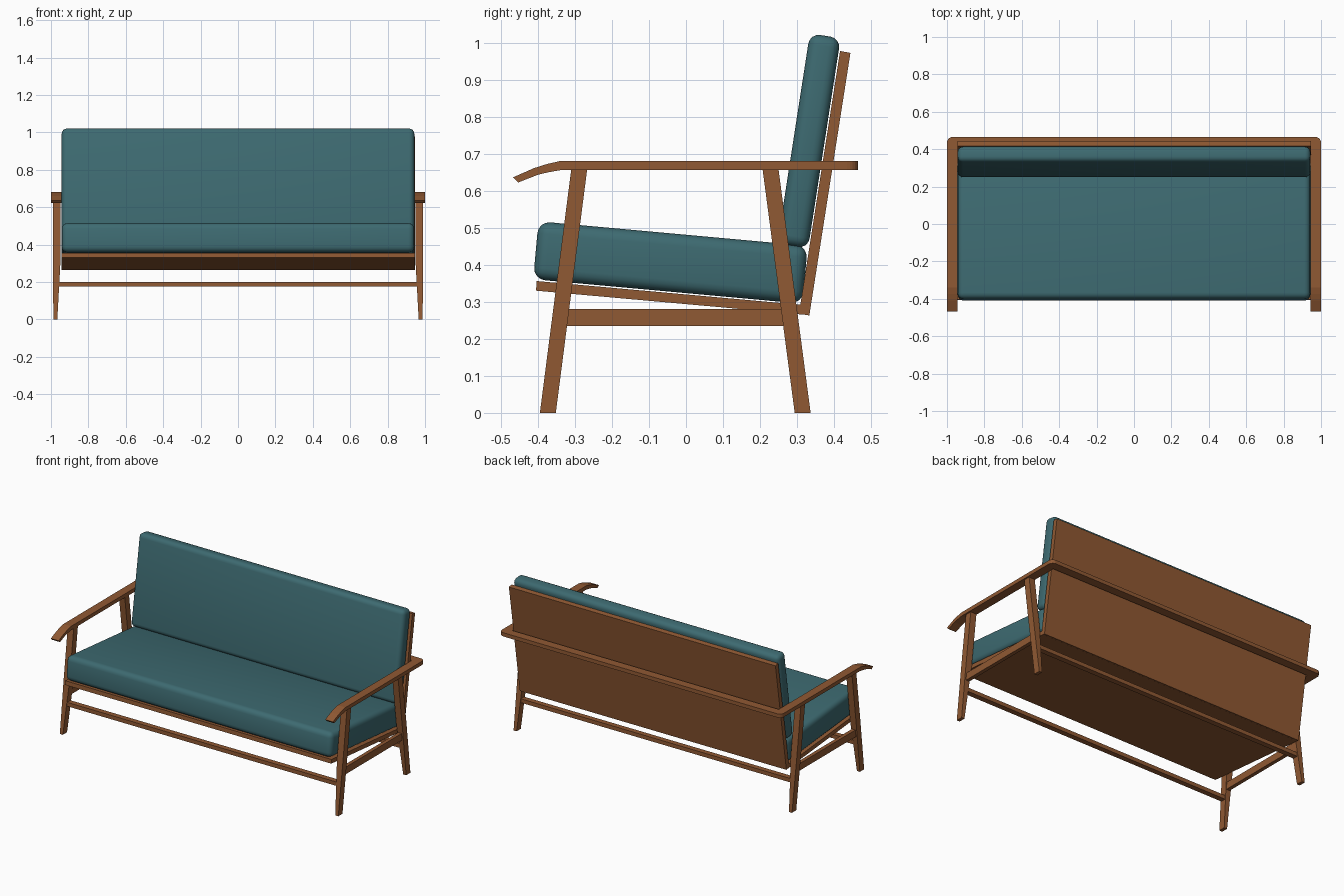
import bpy
import bmesh
import math
from mathutils import Matrix, Vector

cube = bpy.data.objects.get("Cube")
if cube:
    bpy.data.objects.remove(cube, do_unlink=True)


def make_material(name, rgb):
    mat = bpy.data.materials.new(name)
    mat.use_nodes = True
    color = (*rgb, 1.0)
    mat.diffuse_color = color
    mat.node_tree.nodes["Principled BSDF"].inputs["Base Color"].default_value = color
    return mat


WOOD = make_material("warm brown wood", (0.28, 0.1, 0.033))
FABRIC = make_material("teal fabric", (0.047, 0.145, 0.165))


def finish(name, bm, mat):
    bmesh.ops.recalc_face_normals(bm, faces=bm.faces)
    mesh = bpy.data.meshes.new(name)
    bm.to_mesh(mesh)
    bm.free()
    mesh.materials.append(mat)
    obj = bpy.data.objects.new(name, mesh)
    bpy.context.collection.objects.link(obj)
    return obj


def loft(name, sections, mat=WOOD):
    """Skin a run of matching closed sections and cap both ends."""
    bm = bmesh.new()
    rings = [[bm.verts.new(p) for p in s] for s in sections]
    n = len(rings[0])
    for a, b in zip(rings, rings[1:]):
        for i in range(n):
            j = (i + 1) % n
            bm.faces.new((a[i], a[j], b[j], b[i]))
    bm.faces.new(rings[0])
    bm.faces.new(rings[-1])
    return finish(name, bm, mat)


def side_prism(name, profile, x0, x1):
    """Extrude a (y, z) profile across x."""
    return loft(name, [[(x, y, z) for y, z in profile] for x in (x0, x1)])


def bar(name, x0, x1, y0, y1, z0, z1):
    return side_prism(name, [(y0, z0), (y1, z0), (y1, z1), (y0, z1)], x0, x1)


def cushion(name, size, center, tilt, radius):
    bm = bmesh.new()
    bmesh.ops.create_cube(bm, size=1)
    bmesh.ops.scale(bm, vec=Vector(size), verts=bm.verts)
    bmesh.ops.bevel(bm, geom=bm.edges[:], offset=radius, segments=4,
                    profile=0.5, affect='EDGES')
    bmesh.ops.transform(bm, verts=bm.verts,
                        matrix=Matrix.Translation(center) @ Matrix.Rotation(tilt, 4, 'X'))
    obj = finish(name, bm, FABRIC)
    bpy.ops.object.select_all(action='DESELECT')
    obj.select_set(True)
    bpy.context.view_layer.objects.active = obj
    bpy.ops.object.shade_smooth_by_angle(angle=math.radians(40))


def leg(name, side, foot_y, top_y):
    """Raked leg that narrows toward the floor."""
    top_z, half = 0.66, 0.0215
    sections = []
    for z, inner, outer in ((0, 0.966, 0.987), (0.33, 0.948, 0.99), (top_z, 0.948, 0.99)):
        y = foot_y + (top_y - foot_y) * z / top_z
        sections.append([(side * inner, y - half, z), (side * outer, y - half, z),
                         (side * outer, y + half, z), (side * inner, y + half, z)])
    loft(name, sections)


# Side frames: legs, side stretchers and curved armrests
ARM = [(0.42, 0.68), (-0.34, 0.68), (-0.375, 0.672), (-0.41, 0.661), (-0.467, 0.636),
       (-0.453, 0.622), (-0.4, 0.643), (-0.37, 0.65), (-0.335, 0.656), (0.42, 0.656)]
for label, s in (("left", 1), ("right", -1)):
    leg(f"{label}_front_leg", s, -0.373, -0.288)
    leg(f"{label}_back_leg", s, 0.315, 0.228)
    bar(f"{label}_side_stretcher", s * 0.956, s * 0.98, -0.33, 0.28, 0.235, 0.28)
    side_prism(f"{label}_armrest", ARM, s * 0.945, s)

# Long stretchers between the legs
for label, y in (("front", -0.349), ("back", 0.29)):
    bar(f"{label}_stretcher", -0.96, 0.96, y - 0.017, y + 0.017, 0.175, 0.2)

# Back rail joining the armrests, with rounded outer corners
r, back = 0.03, 0.465
arc = [(1 - r + r * math.cos(t * math.pi / 12), back - r + r * math.sin(t * math.pi / 12))
       for t in range(7)]
outline = [(1, 0.41)] + arc + [(-x, y) for x, y in reversed(arc)] + [(-1, 0.41)]
loft("back_rail", [[(x, y, z) for x, y in outline] for z in (0.656, 0.68)])

# Seat board and back panel
side_prism("seat_board", [(-0.405, 0.33), (0.32, 0.265), (0.32, 0.291), (-0.403, 0.356)],
           -0.945, 0.945)
side_prism("back_panel", [(0.305, 0.268), (0.333, 0.263), (0.444, 0.972), (0.416, 0.977)],
           -0.945, 0.945)

# Cushions
cushion("seat_cushion", (1.885, 0.73, 0.157), (0, -0.042, 0.406), math.radians(-5.2), 0.032)
cushion("back_cushion", (1.885, 0.084, 0.575), (0, 0.332, 0.734), math.radians(-8.8), 0.028)
